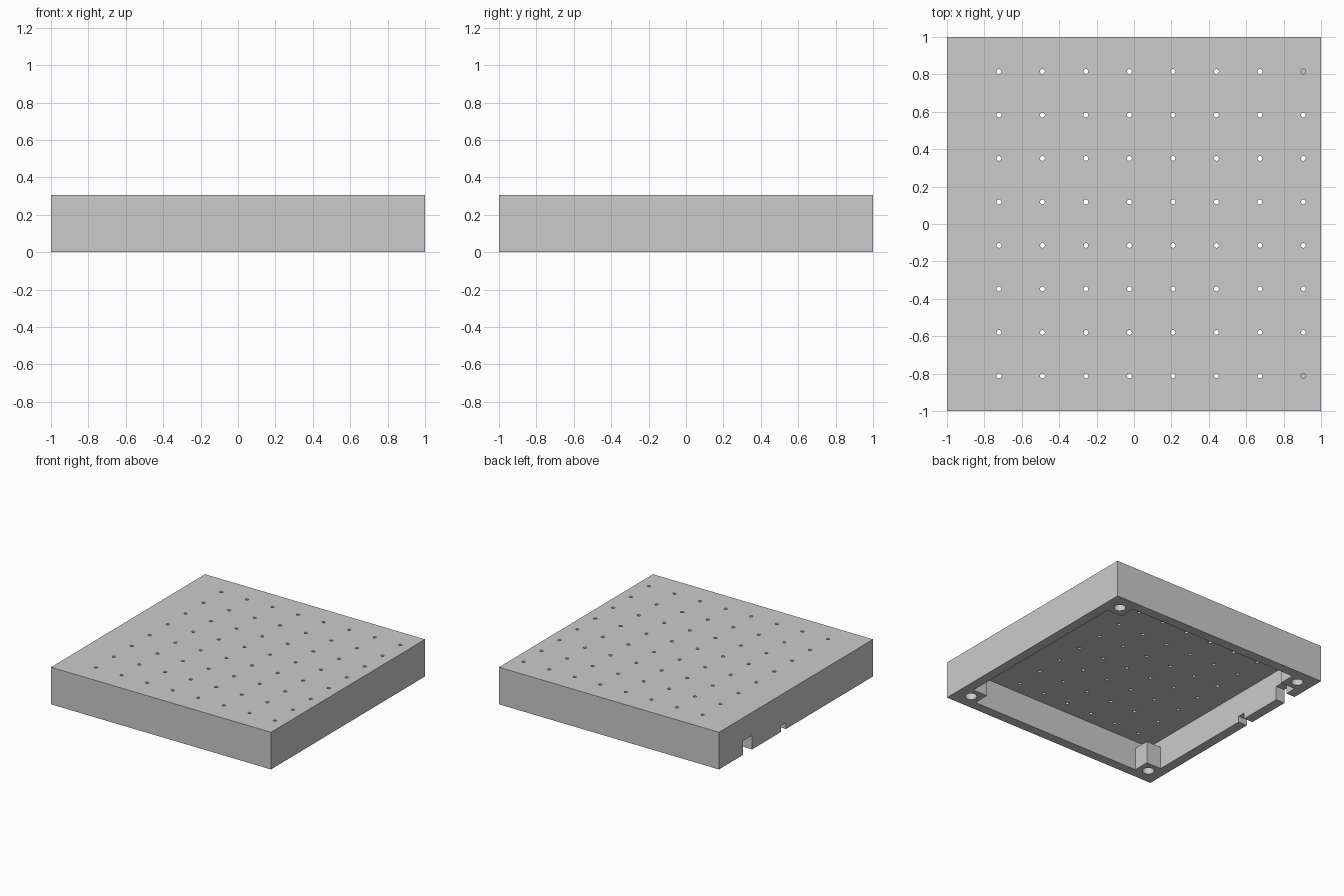
import bpy
import bmesh
from mathutils import Matrix, Vector

old = bpy.data.objects.get("Cube")
if old:
    bpy.data.objects.remove(old, do_unlink=True)

HEIGHT = 0.305
CEILING = 0.245      # underside of the top plate
POST_TOP = 0.185     # posts stop short of the plate
INNER = 0.92         # inner faces of the walls
POST = 0.785         # inner faces of the corner posts

grey = bpy.data.materials.new("plain grey")
grey.use_nodes = True
colour = (0.6, 0.6, 0.6, 1)
grey.diffuse_color = colour
grey.node_tree.nodes["Principled BSDF"].inputs["Base Color"].default_value = colour


def add_box(bm, low, high):
    low, high = Vector(low), Vector(high)
    matrix = Matrix.Translation((low + high) / 2) @ Matrix.Diagonal((*(high - low), 1))
    bmesh.ops.create_cube(bm, size=1, matrix=matrix)


def add_cylinder(bm, x, y, radius, low, high, sides):
    bmesh.ops.create_cone(bm, cap_ends=True, segments=sides, radius1=radius, radius2=radius,
                          depth=high - low, matrix=Matrix.Translation((x, y, (low + high) / 2)))


def make_object(name, bm):
    mesh = bpy.data.meshes.new(name)
    bm.to_mesh(mesh)
    bm.free()
    mesh.materials.append(grey)
    obj = bpy.data.objects.new(name, mesh)
    bpy.context.collection.objects.link(obj)
    return obj


def cut(target, bm):
    """Subtract the shapes in bm from the target and discard them."""
    cutter = make_object("cutter", bm)
    cutter.hide_render = True
    mod = target.modifiers.new("cut", "BOOLEAN")
    mod.operation = "DIFFERENCE"
    mod.solver = "EXACT"
    mod.object = cutter
    bpy.context.view_layer.objects.active = target
    bpy.ops.object.modifier_apply(modifier=mod.name)
    bpy.data.objects.remove(cutter, do_unlink=True)


# Solid case
bm = bmesh.new()
add_box(bm, (-1, -1, 0), (1, 1, HEIGHT))
case = make_object("case", bm)

# Cross-shaped cavity that leaves four corner posts
for half_x, half_y in ((INNER, POST), (POST, INNER)):
    bm = bmesh.new()
    add_box(bm, (-half_x, -half_y, -0.1), (half_x, half_y, CEILING))
    cut(case, bm)

# Gap between the posts and the top plate
bm = bmesh.new()
add_box(bm, (-INNER, -INNER, POST_TOP), (INNER, INNER, CEILING))
cut(case, bm)

# Two cable notches in the right wall
bm = bmesh.new()
for y1, y2, top in ((0.57, 0.69, 0.115), (0.13, 0.195, 0.05)):
    add_box(bm, (-1.1, y1, -0.1), (-0.9, y2, top))
cut(case, bm)

# Screw holes up through the posts
bm = bmesh.new()
for x in (-0.872, 0.872):
    for y in (-0.872, 0.872):
        add_cylinder(bm, x, y, 0.045, -0.1, POST_TOP + 0.02, 32)
cut(case, bm)

# Eight by eight grid of small holes through the top plate
bm = bmesh.new()
for i in range(8):
    for j in range(8):
        add_cylinder(bm, -0.722 + 0.2325 * i, -0.812 + 0.2325 * j, 0.013,
                     CEILING - 0.03, HEIGHT + 0.1, 16)
cut(case, bm)
